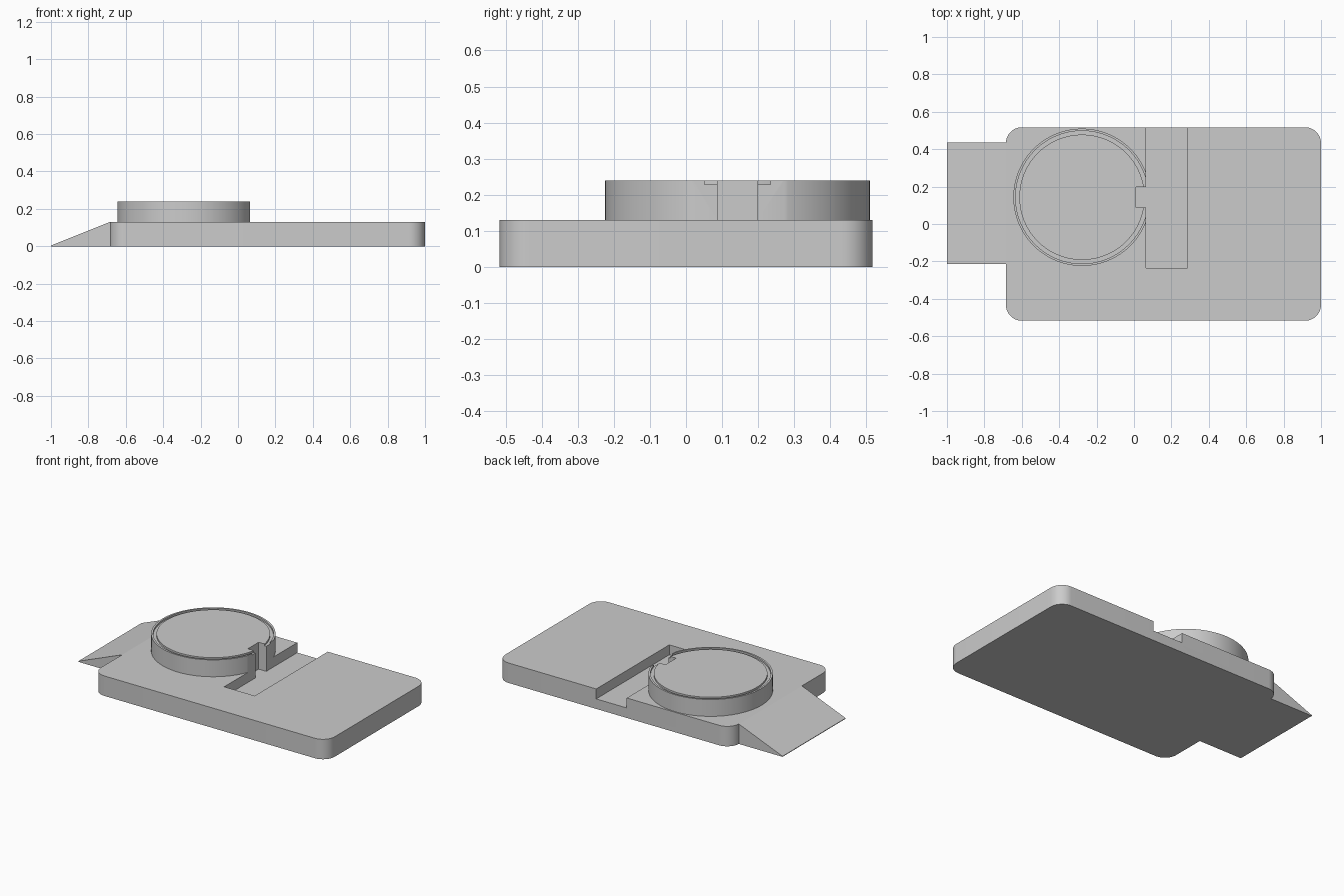
import bpy, bmesh, math

if "Cube" in bpy.data.objects:
    bpy.data.objects.remove(bpy.data.objects["Cube"])

grey = bpy.data.materials.new("plain grey")
grey.diffuse_color = (0.6, 0.6, 0.6, 1)
grey.use_nodes = True
grey.node_tree.nodes["Principled BSDF"].inputs["Base Color"].default_value = grey.diffuse_color


def add_object(name, rings):
    """Skin equal-length rings of points into a closed solid."""
    bm = bmesh.new()
    loops = [[bm.verts.new(p) for p in ring] for ring in rings]
    n = len(loops[0])
    for a, b in zip(loops, loops[1:]):
        for i in range(n):
            j = (i + 1) % n
            bm.faces.new((a[i], a[j], b[j], b[i]))
    bm.faces.new(loops[0][::-1])
    bm.faces.new(loops[-1])
    bmesh.ops.recalc_face_normals(bm, faces=bm.faces)
    mesh = bpy.data.meshes.new(name)
    bm.to_mesh(mesh)
    bm.free()
    mesh.materials.append(grey)
    obj = bpy.data.objects.new(name, mesh)
    bpy.context.collection.objects.link(obj)
    return obj


def prism(name, outline, z0, z1):
    return add_object(name, [[(x, y, z) for x, y in outline] for z in (z0, z1)])


def box(name, x0, x1, y0, y1, z0, z1):
    return prism(name, [(x0, y0), (x1, y0), (x1, y1), (x0, y1)], z0, z1)


def rounded_rect(x0, x1, y0, y1, r, steps=12):
    corners = [(x1 - r, y1 - r), (x0 + r, y1 - r), (x0 + r, y0 + r), (x1 - r, y0 + r)]
    return [(cx + r * math.cos(a), cy + r * math.sin(a))
            for k, (cx, cy) in enumerate(corners)
            for a in [(k + s / steps) * math.pi / 2 for s in range(steps + 1)]]


def lathe(name, cx, cy, profile, n=128):
    turn = [2 * math.pi * i / n for i in range(n)]
    return add_object(name, [[(cx + r * math.cos(a), cy + r * math.sin(a), z) for a in turn]
                             for r, z in profile])


def cut(target, cutter):
    cutter.hide_render = True
    cutter.hide_set(True)
    mod = target.modifiers.new(cutter.name, 'BOOLEAN')
    mod.operation, mod.solver, mod.object = 'DIFFERENCE', 'EXACT', cutter
    bpy.context.view_layer.objects.active = target
    bpy.ops.object.modifier_apply(modifier=mod.name)


# Rounded base plate
base = prism("base_plate", rounded_rect(-0.685, 1, -0.517, 0.517, 0.085), 0, 0.13)

# Ramp on the left edge
ramp = add_object("ramp", [[(-1, y, 0), (-0.685, y, 0), (-0.685, y, 0.13), (-1, y, 0.004)]
                           for y in (-0.215, 0.435)])

# Raised disc with a shallow groove inside its rim
disc = lathe("round_disc", -0.278, 0.143,
             [(0.367, 0.13), (0.367, 0.24), (0.355, 0.24), (0.355, 0.228),
              (0.335, 0.228), (0.335, 0.24)])

# Slot open at the back, and the notch running into the disc
slot = box("slot_cutter", 0.065, 0.285, -0.235, 0.7, 0.065, 0.4)
notch = box("notch_cutter", 0.01, 0.1, 0.087, 0.198, 0.065, 0.4)
for part in (base, disc):
    cut(part, slot)
    cut(part, notch)

# Smooth curved walls, sharp edges elsewhere
for part in (base, disc):
    bpy.ops.object.select_all(action='DESELECT')
    part.select_set(True)
    bpy.context.view_layer.objects.active = part
    bpy.ops.object.shade_smooth_by_angle(angle=math.radians(30))

# Remove the cutters
for cutter in (slot, notch):
    bpy.data.objects.remove(cutter)
